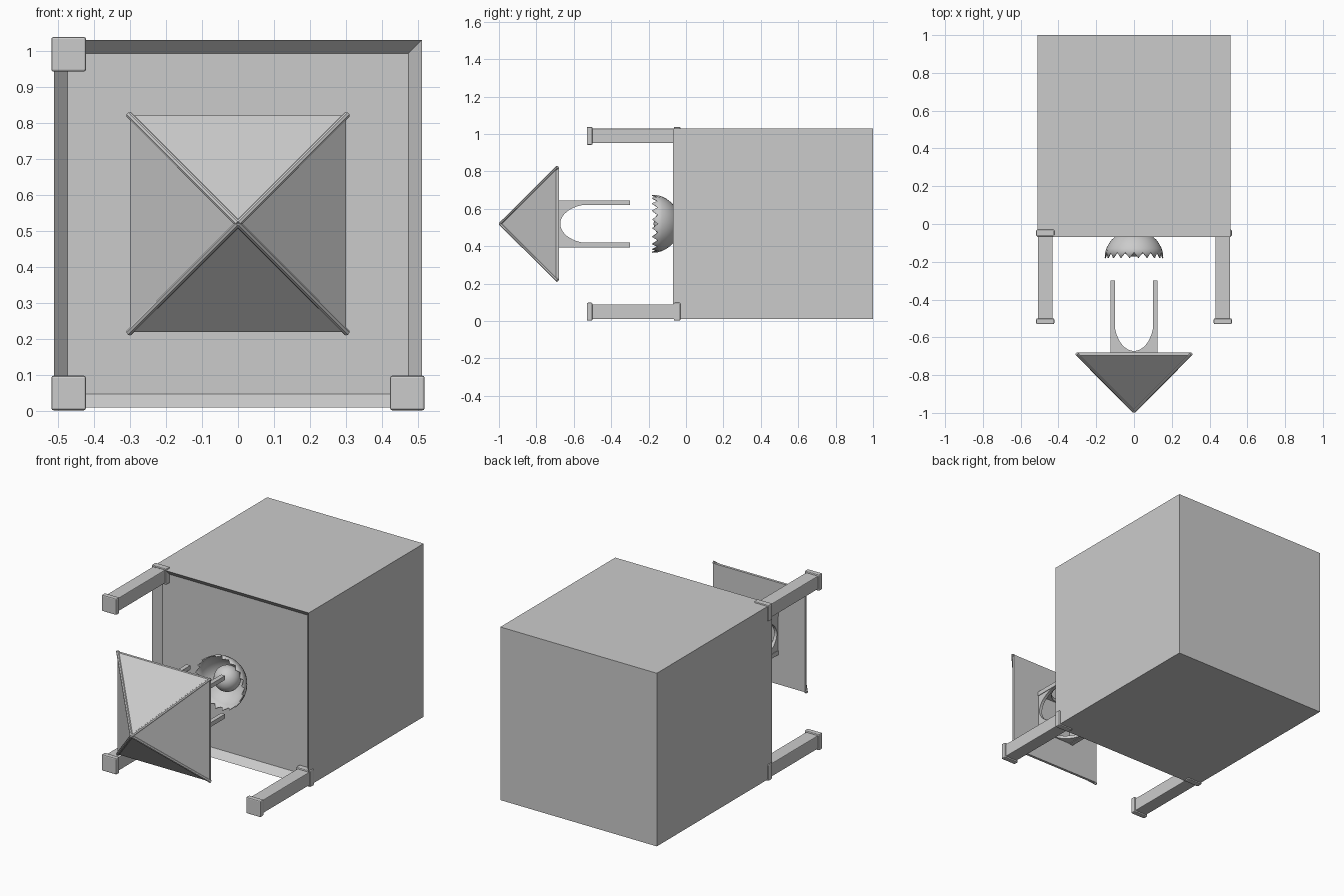
import bpy, bmesh, math
from mathutils import Matrix, Vector

cube = bpy.data.objects.get("Cube")
if cube:
    bpy.data.objects.remove(cube, do_unlink=True)

GREY = bpy.data.materials.new("plain_grey")
GREY.use_nodes = True
GREY.diffuse_color = (0.6, 0.6, 0.6, 1)
GREY.node_tree.nodes["Principled BSDF"].inputs["Base Color"].default_value = (0.6, 0.6, 0.6, 1)
MID = 0.52   # height of the central axis, which runs along y


def finish(name, bm, smooth=False, bevel=0):
    bmesh.ops.recalc_face_normals(bm, faces=bm.faces)
    mesh = bpy.data.meshes.new(name)
    bm.to_mesh(mesh)
    bm.free()
    mesh.materials.append(GREY)
    obj = bpy.data.objects.new(name, mesh)
    bpy.context.collection.objects.link(obj)
    if bevel:
        mod = obj.modifiers.new("soft_edges", "BEVEL")
        mod.width, mod.segments = bevel, 2
    if smooth:
        bpy.ops.object.select_all(action="DESELECT")
        obj.select_set(True)
        bpy.context.view_layer.objects.active = obj
        bpy.ops.object.shade_smooth_by_angle(angle=math.radians(40))
    return obj


def add_box(bm, x, y0, y1, z, half):
    place = Matrix.Translation((x, (y0 + y1) / 2, z)) @ Matrix.Diagonal((2 * half, y1 - y0, 2 * half, 1))
    return bmesh.ops.create_cube(bm, size=1, matrix=place)["verts"]


# Main block with a shallow square recess in the front
bm = bmesh.new()
add_box(bm, 0, -0.07, 1.0, MID, 0.51)
bm.normal_update()
front = min(bm.faces, key=lambda f: f.calc_center_median().y)
bmesh.ops.inset_region(bm, faces=[front], thickness=0.053)
bmesh.ops.translate(bm, verts=front.verts, vec=(0, 0.04, 0))
finish("main_block", bm)

# Three corner posts, each with a collar and an end cap
for name, x, z in (("upper_right", -0.47, 0.99), ("lower_right", -0.47, 0.05), ("lower_left", 0.47, 0.05)):
    bm = bmesh.new()
    add_box(bm, x, -0.52, -0.03, z, 0.039)
    finish(name + "_post", bm, bevel=0.004)
    bm = bmesh.new()
    add_box(bm, x, -0.53, -0.50, z, 0.048)
    add_box(bm, x, -0.065, -0.03, z, 0.048)
    finish(name + "_post_caps", bm, bevel=0.006)

# Pyramid roof with a thin base edge
bm = bmesh.new()
add_box(bm, 0, -0.695, -0.68, MID, 0.30)
base = [bm.verts.new((sx * 0.30, -0.695, MID + sz * 0.30)) for sx, sz in ((-1, -1), (1, -1), (1, 1), (-1, 1))]
apex = bm.verts.new((0, -0.995, MID))
for i in range(4):
    bm.faces.new((base[i], base[(i + 1) % 4], apex))
bm.faces.new(base)
finish("pyramid_roof", bm)

# Ridge bars along the roof edges
bm = bmesh.new()
tip = Vector((0, -0.992, MID))
for sx in (-1, 1):
    for sz in (-1, 1):
        run = Vector((sx * 0.303, -0.687, MID + sz * 0.303)) - tip
        place = Matrix.Translation(tip + run / 2) @ run.to_track_quat("Z", "Y").to_matrix().to_4x4()
        bmesh.ops.create_cone(bm, cap_ends=True, segments=8, radius1=0.009, radius2=0.009,
                              depth=run.length, matrix=place)
finish("roof_ridges", bm, smooth=True)

# Four slim pillars under the roof
bm = bmesh.new()
for sx in (-1, 1):
    for sz in (-1, 1):
        add_box(bm, sx * 0.113, -0.68, -0.30, MID + sz * 0.113, 0.0125)
finish("roof_pillars", bm)

# Elliptical arch panels between the pillars
bm = bmesh.new()
STEPS = 24
for side in range(4):
    spin = Matrix.Translation((0, 0, MID)) @ Matrix.Rotation(side * math.pi / 2, 4, "Y")
    rows = []
    for i in range(STEPS + 1):
        a = math.pi * i / STEPS
        x, y = 0.104 * math.cos(a), -0.51 - 0.162 * math.sin(a)
        rows.append([bm.verts.new(spin @ Vector(p)) for p in
                     ((x, y, 0.104), (x, -0.68, 0.104), (x, -0.68, 0.122), (x, y, 0.122))])
    for a, b in zip(rows, rows[1:]):
        for k in range(4):
            bm.faces.new((a[k], a[(k + 1) % 4], b[(k + 1) % 4], b[k]))
    bm.faces.new(rows[0])
    bm.faces.new(rows[-1])
finish("roof_arches", bm)

# Round bowl with a zigzag rim
bm = bmesh.new()
TEETH, RINGS, R = 20, 8, 0.157
rings = []
for j in range(1, RINGS + 1):
    tilt = math.radians(78) * j / RINGS
    ring = []
    for i in range(TEETH * 2):
        a = math.pi * i / TEETH
        r, y = R * math.sin(tilt), -0.03 - R * (1 - math.cos(tilt))
        if j == RINGS:
            r, y = (R, -0.18) if i % 2 else (R * 0.97, -0.15)
        ring.append(bm.verts.new((r * math.cos(a), y, MID + r * math.sin(a))))
    rings.append(ring)
for a, b in zip(rings, rings[1:]):
    for i in range(len(a)):
        n = (i + 1) % len(a)
        bm.faces.new((a[i], a[n], b[n], b[i]))
bm.faces.new(rings[0])
bowl = finish("zigzag_bowl", bm, smooth=True)
shell = bowl.modifiers.new("thickness", "SOLIDIFY")
shell.thickness, shell.offset = 0.006, -1

# Ball resting in the bowl
bm = bmesh.new()
bmesh.ops.create_uvsphere(bm, u_segments=32, v_segments=16, radius=0.073,
                          matrix=Matrix.Translation((0, -0.10, MID)))
finish("ball", bm, smooth=True)
